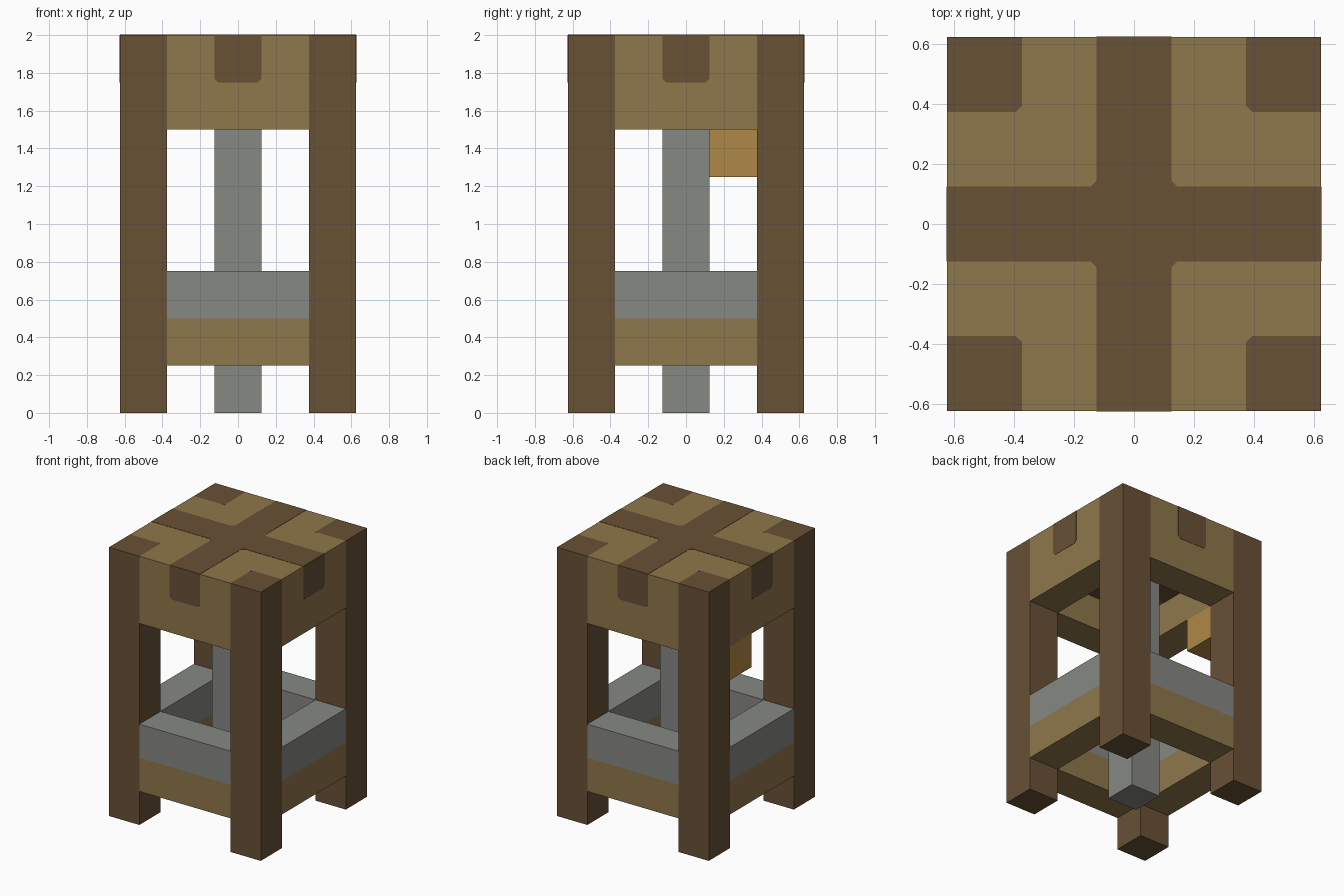
import bpy, bmesh
from math import pi
from mathutils import Matrix, Vector

cube = bpy.data.objects.get("Cube")
if cube:
    bpy.data.objects.remove(cube, do_unlink=True)


def material(name, rgb):
    m = bpy.data.materials.new(name)
    m.use_nodes = True
    m.diffuse_color = (*rgb, 1)
    bsdf = next(n for n in m.node_tree.nodes if n.type == 'BSDF_PRINCIPLED')
    bsdf.inputs["Base Color"].default_value = (*rgb, 1)
    bsdf.inputs["Roughness"].default_value = 0.9
    return m


LOG = material("dark_log", (0.138, 0.082, 0.036))
PLANK = material("tan_plank", (0.275, 0.185, 0.070))
STONE = material("grey_stone", (0.238, 0.246, 0.227))
AMBER = material("amber_wood", (0.434, 0.246, 0.061))

OUT, IN, HALF = 0.625, 0.375, 0.125   # outer edge, leg inner edge, half a beam
TOP, CEIL, CUT, THIN = 2.0, 1.75, 0.02, 0.002


def finish(name, bm, mat):
    bmesh.ops.recalc_face_normals(bm, faces=bm.faces)
    mesh = bpy.data.meshes.new(name)
    bm.to_mesh(mesh)
    bm.free()
    mesh.materials.append(mat)
    ob = bpy.data.objects.new(name, mesh)
    bpy.context.scene.collection.objects.link(ob)
    return ob


def box(name, lo, hi, mat, turn=0):
    lo, hi = Vector(lo), Vector(hi)
    bm = bmesh.new()
    place = Matrix.Rotation(turn, 4, 'Z') @ Matrix.Translation((lo + hi) / 2) @ Matrix.Diagonal((*(hi - lo), 1))
    bmesh.ops.create_cube(bm, size=1, matrix=place)
    return finish(name, bm, mat)


def plate(name, outline, mat, place):
    """Thin inlay: a flat outline centred on its surface."""
    bm = bmesh.new()
    face = bm.faces.new([bm.verts.new((x, y, -THIN)) for x, y in outline])
    new = bmesh.ops.extrude_face_region(bm, geom=[face])["geom"]
    bmesh.ops.translate(bm, vec=(0, 0, 2 * THIN), verts=[v for v in new if isinstance(v, bmesh.types.BMVert)])
    bm.transform(place)
    return finish(name, bm, mat)


def cross_outline(reach):
    """Plus shape with cut inner corners, one arm at a time."""
    arm = [(reach, -HALF), (reach, HALF), (HALF + CUT, HALF), (HALF, HALF + CUT)]
    pts = []
    for _ in range(4):
        pts += arm
        arm = [(-y, x) for x, y in arm]
    return pts


# Parts repeated on the four sides
notch = [(-HALF, TOP), (-HALF, CEIL + CUT), (-HALF + CUT, CEIL),
         (HALF - CUT, CEIL), (HALF, CEIL + CUT), (HALF, TOP)]
corner = [(IN, IN), (IN + CUT, IN), (IN, IN + CUT)]
for side in range(4):
    a = side * pi / 2
    spin = Matrix.Rotation(a, 4, 'Z')
    box(f"leg_{side}", (IN, IN, 0), (OUT, OUT, TOP), LOG, a)
    box(f"lower_rail_{side}", (-IN, -OUT, 0.25), (IN, -IN, 0.5), PLANK, a)
    box(f"stone_rail_{side}", (-IN, -OUT, 0.5), (IN, -IN, 0.75), STONE, a)
    box(f"roof_rail_{side}", (-IN, -OUT, 1.5), (IN, -IN, TOP), PLANK, a)
    plate(f"beam_end_{side}", notch, LOG,
          spin @ Matrix.Translation((0, -OUT, 0)) @ Matrix.Rotation(pi / 2, 4, 'X'))
    plate(f"leg_top_corner_{side}", corner, PLANK, spin @ Matrix.Translation((0, 0, TOP)))

# Roof panel with crossed beams showing above and below
box("roof_panel", (-IN, -IN, CEIL), (IN, IN, TOP), PLANK)
plate("roof_cross", cross_outline(OUT), LOG, Matrix.Translation((0, 0, TOP)))
plate("ceiling_cross", cross_outline(IN), LOG, Matrix.Translation((0, 0, CEIL)))

# Central post and the small block hanging under the roof
box("centre_post", (-HALF, -HALF, 0), (HALF, HALF, CEIL), STONE)
box("hanging_block", (-OUT, HALF, 1.25), (-IN, IN, 1.5), AMBER)
